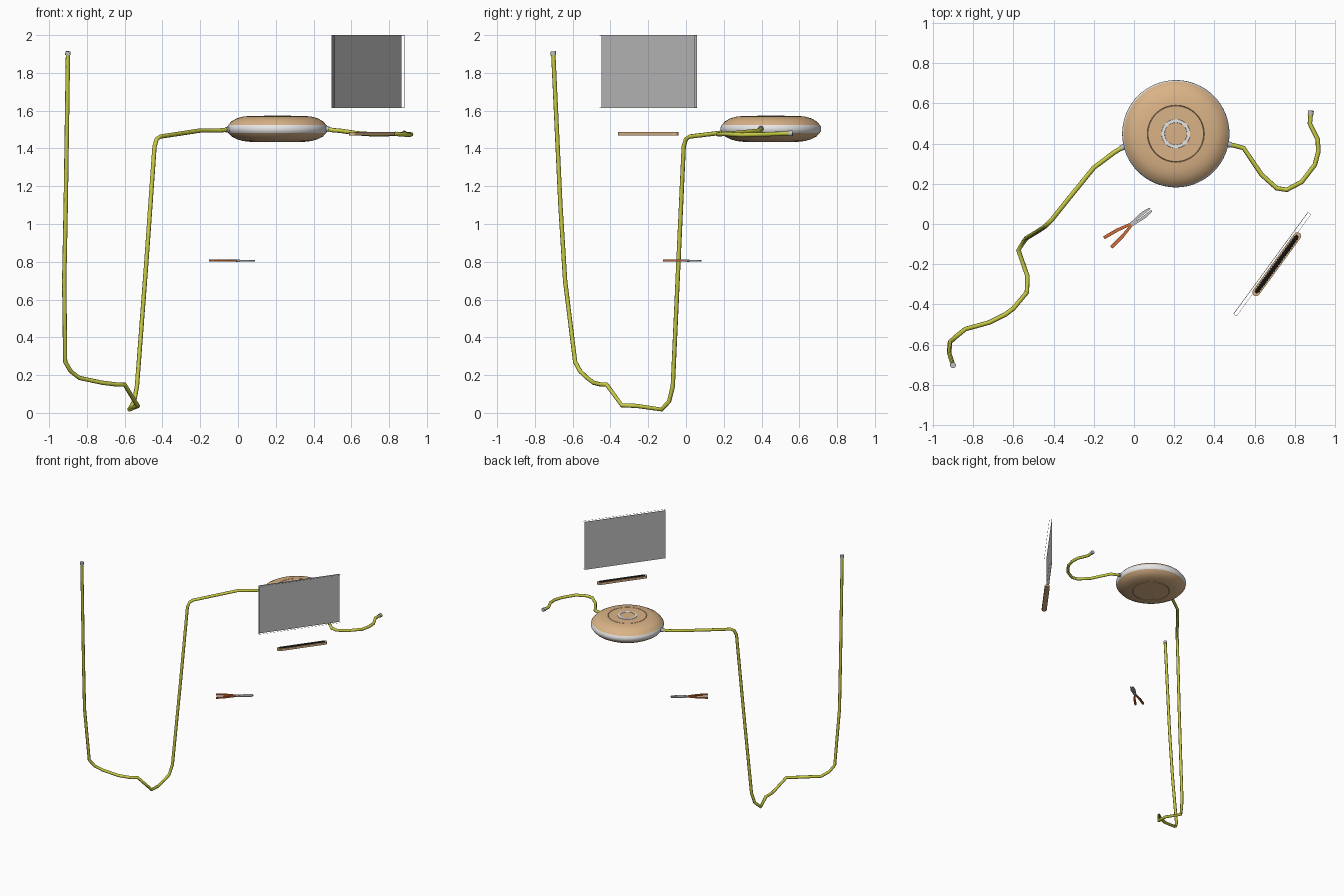
import bpy, bmesh, math
from mathutils import Matrix, Vector

cube = bpy.data.objects.get("Cube")
if cube:
    bpy.data.objects.remove(cube, do_unlink=True)


def material(name, r, g, b):
    m = bpy.data.materials.new(name)
    m.use_nodes = True
    m.diffuse_color = (r, g, b, 1)
    m.node_tree.nodes["Principled BSDF"].inputs["Base Color"].default_value = (r, g, b, 1)
    return m


TAN = material("tan", 0.70, 0.45, 0.24)
WHITE = material("white", 0.80, 0.80, 0.80)
GREY = material("screen grey", 0.50, 0.50, 0.50)
STEEL = material("steel", 0.55, 0.55, 0.57)
LIME = material("cable yellow", 0.58, 0.60, 0.06)
ORANGE = material("handle orange", 0.62, 0.15, 0.04)
BLACK = material("black", 0.005, 0.005, 0.005)


def finish(name, bm, mat, matrix=None, smooth=None):
    if matrix:
        bm.transform(matrix)
    bmesh.ops.recalc_face_normals(bm, faces=bm.faces)
    mesh = bpy.data.meshes.new(name)
    bm.to_mesh(mesh)
    bm.free()
    mesh.materials.append(mat)
    ob = bpy.data.objects.new(name, mesh)
    bpy.context.collection.objects.link(ob)
    if smooth:
        bpy.ops.object.select_all(action='DESELECT')
        ob.select_set(True)
        bpy.context.view_layer.objects.active = ob
        bpy.ops.object.shade_smooth_by_angle(angle=math.radians(smooth))
    return ob


def lathe(name, profile, mat, matrix):
    bm = bmesh.new()
    vs = [bm.verts.new((r, 0, z)) for r, z in profile]
    es = [bm.edges.new(p) for p in zip(vs, vs[1:])]
    bmesh.ops.spin(bm, geom=vs + es, cent=(0, 0, 0), axis=(0, 0, 1),
                   angle=math.tau, steps=64, use_merge=False)
    bmesh.ops.remove_doubles(bm, verts=bm.verts, dist=1e-5)
    return finish(name, bm, mat, matrix, 35)


def prism(name, outline, z0, z1, mat, matrix):
    bm = bmesh.new()
    face = bm.faces.new([bm.verts.new((x, y, z0)) for x, y in outline])
    top = bmesh.ops.extrude_face_region(bm, geom=[face])
    moved = [v for v in top["geom"] if isinstance(v, bmesh.types.BMVert)]
    bmesh.ops.translate(bm, verts=moved, vec=(0, 0, z1 - z0))
    return finish(name, bm, mat, matrix)


def add_box(bm, center, size):
    bmesh.ops.create_cube(bm, size=1, matrix=Matrix.Translation(center) @ Matrix.Diagonal((*size, 1)))


def rod(name, a, b, radius, mat):
    a, b = Vector(a), Vector(b)
    turn = (b - a).to_track_quat('Z', 'Y').to_matrix().to_4x4()
    bm = bmesh.new()
    bmesh.ops.create_cone(bm, cap_ends=True, segments=16, radius1=radius, radius2=radius,
                          depth=(b - a).length)
    return finish(name, bm, mat, Matrix.Translation((a + b) / 2) @ turn, 40)


def cable(name, points, radius=0.0115):
    curve = bpy.data.curves.new(name, 'CURVE')
    curve.dimensions = '3D'
    curve.bevel_depth = radius
    curve.bevel_resolution = 2
    curve.use_fill_caps = True
    line = curve.splines.new('POLY')
    line.points.add(len(points) - 1)
    for p, co in zip(line.points, points):
        p.co = (*co, 1)
    curve.materials.append(LIME)
    ob = bpy.data.objects.new(name, curve)
    bpy.context.collection.objects.link(ob)
    bpy.ops.object.select_all(action='DESELECT')
    ob.select_set(True)
    bpy.context.view_layer.objects.active = ob
    bpy.ops.object.convert(target='MESH')
    bpy.ops.object.shade_smooth_by_angle(angle=math.radians(50))
    # metal sleeves on both ends
    for i, end in enumerate((points[:2], points[:-3:-1])):
        a, b = Vector(end[0]), Vector(end[1])
        d = (b - a).normalized()
        rod(f"{name}_sleeve_{i + 1}", a - d * 0.004, a + d * 0.016, radius + 0.003, STEEL)


# Round puck: lower shell, white rim band, upper shell with a groove
puck = Matrix.Translation((0.208, 0.449, 0))
lathe("puck_lower_shell", [(0, 1.434), (0.138, 1.435), (0.140, 1.439), (0.142, 1.435),
                           (0.18, 1.439), (0.215, 1.449), (0.243, 1.464), (0.259, 1.482)], TAN, puck)
lathe("puck_rim_band", [(0.259, 1.482), (0.265, 1.491), (0.267, 1.503), (0.265, 1.515),
                        (0.259, 1.525)], WHITE, puck)
lathe("puck_upper_shell", [(0.259, 1.525), (0.243, 1.543), (0.215, 1.559), (0.18, 1.569),
                           (0.142, 1.572), (0.140, 1.568), (0.138, 1.572), (0, 1.573)], TAN, puck)
lathe("puck_light_ring", [(0.055, 1.572), (0.056, 1.575), (0.071, 1.575), (0.072, 1.572)], WHITE, puck)

# Cables on either side of the puck
cable("long_cable", [
    (-0.05, 0.385, 1.50), (-0.10, 0.355, 1.495), (-0.20, 0.28, 1.495), (-0.33, 0.12, 1.475),
    (-0.41, 0.02, 1.463), (-0.43, 0.0, 1.45), (-0.442, -0.012, 1.41), (-0.485, -0.04, 0.80),
    (-0.535, -0.07, 0.14), (-0.55, -0.09, 0.06), (-0.575, -0.13, 0.018), (-0.53, -0.26, 0.037),
    (-0.533, -0.34, 0.04), (-0.60, -0.42, 0.15), (-0.64, -0.45, 0.15), (-0.72, -0.49, 0.16),
    (-0.84, -0.523, 0.185), (-0.885, -0.56, 0.22), (-0.915, -0.587, 0.27), (-0.92, -0.64, 0.70),
    (-0.912, -0.665, 1.10), (-0.90, -0.703, 1.91)])
cable("short_cable", [
    (0.465, 0.397, 1.505), (0.50, 0.39, 1.497), (0.545, 0.378, 1.493), (0.635, 0.245, 1.48),
    (0.71, 0.178, 1.475), (0.76, 0.17, 1.475), (0.835, 0.21, 1.477), (0.90, 0.295, 1.472),
    (0.917, 0.36, 1.474), (0.914, 0.42, 1.475), (0.875, 0.50, 1.478), (0.88, 0.56, 1.48)])

# Upright screen: grey sheet at the back of a thin clear case shown by its edges
slant = Matrix.Rotation(math.radians(53.8), 4, 'Z')
screen = Matrix.Translation((0.6875, -0.20, 1.807)) @ slant
bm = bmesh.new()
add_box(bm, (0, 0.0085, 0), (0.626, 0.002, 0.385))
finish("screen_sheet", bm, GREY, screen)
bm = bmesh.new()
add_box(bm, (0, 0, 0), (0.626, 0.019, 0.385))
case = finish("screen_case_edges", bm, WHITE, screen)
wire = case.modifiers.new("edges", 'WIREFRAME')
wire.thickness = 0.002

# Rounded bar with a dark grille on its upper face
bar = Matrix.Translation((0.71, -0.20, 0)) @ slant


def capsule(length, radius, steps=10):
    return [(s * length / 2 + radius * math.cos(t), radius * math.sin(t))
            for s, start in ((1, -math.pi / 2), (-1, math.pi / 2))
            for t in [start + math.pi * i / steps for i in range(steps + 1)]]


prism("bar_body", capsule(0.347, 0.019), 1.469, 1.486, TAN, bar)
prism("bar_grille", capsule(0.335, 0.010), 1.482, 1.4868, BLACK, bar)
bm = bmesh.new()
for i in range(24):
    add_box(bm, (-0.161 + 0.014 * i, 0, 1.4845), (0.008, 0.026, 0.005))
finish("bar_grille_teeth", bm, BLACK, bar)

# Pliers: mirrored handles and jaws around a pivot
pliers = Matrix.Translation((0, 0.008, 0.806)) @ Matrix.Rotation(math.radians(37.5), 4, 'Z')
handle = [(-0.166, 0.022), (-0.165, 0.038), (-0.09, 0.029), (-0.018, 0.010), (-0.018, -0.003), (-0.09, 0.012)]
jaw = [(-0.018, -0.003), (-0.018, 0.010), (0.02, 0.014), (0.06, 0.018), (0.104, 0.012), (0.107, 0.003), (0.03, 0.002)]
for side, s in (("left", 1), ("right", -1)):
    flip = pliers @ Matrix.Diagonal((1, s, 1, 1))
    prism(f"pliers_handle_{side}", handle, -0.005, 0.005, ORANGE, flip)
    prism(f"pliers_jaw_{side}", jaw, -0.004, 0.004, STEEL, flip)
rod("pliers_pivot", pliers @ Vector((0, 0, -0.007)), pliers @ Vector((0, 0, 0.007)), 0.010, STEEL)
